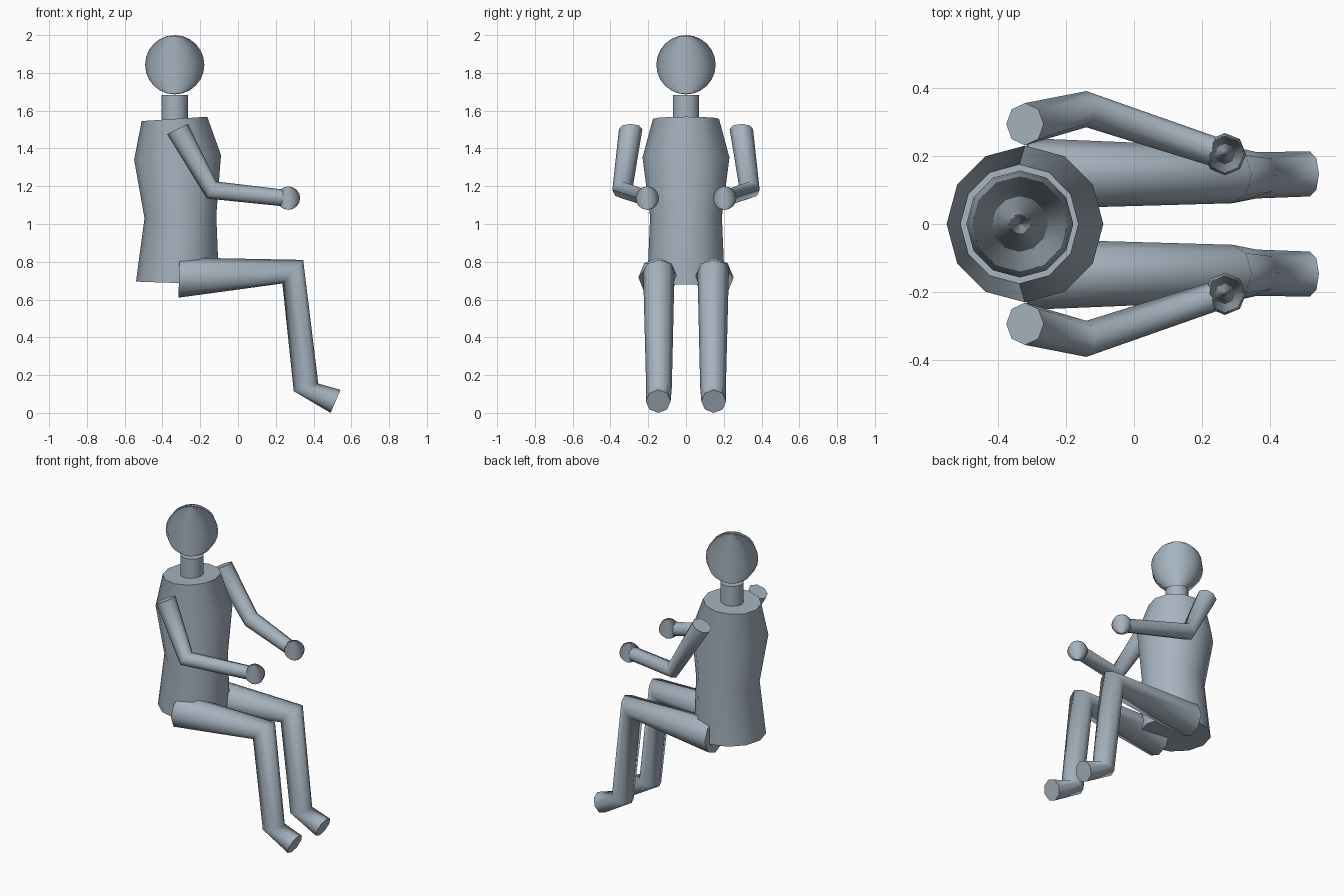
import bpy, bmesh, math
from mathutils import Vector

if "Cube" in bpy.data.objects:
    bpy.data.objects.remove(bpy.data.objects["Cube"])

slate = bpy.data.materials.new("slate_grey")
slate.diffuse_color = (.38, .45, .52, 1)
slate.use_nodes = True
slate.node_tree.nodes["Principled BSDF"].inputs["Base Color"].default_value = slate.diffuse_color


def loft(name, rings, sides):
    """Rings: (x1, z1, x2, z2, y centre, y radius), edge to edge in side profile."""
    bm = bmesh.new()
    loops, radial = [], []
    for x1, z1, x2, z2, y, ry in rings:
        c = Vector(((x1 + x2) / 2, y, (z1 + z2) / 2))
        u = Vector((x2, y, z2)) - c
        v = Vector((0, ry, 0))
        angles = [2 * math.pi * i / sides for i in range(sides)]
        spokes = [u * math.cos(a) + v * math.sin(a) for a in angles]
        radial += [p.normalized() for p in spokes]
        loops.append([bm.verts.new(c + p) for p in spokes])
    for lo, hi in zip(loops, loops[1:]):
        for i in range(sides):
            j = (i + 1) % sides
            bm.faces.new((lo[i], lo[j], hi[j], hi[i])).smooth = True
    for cap in (loops[0], loops[-1]):
        bm.faces.new(cap)
        for i in range(sides):
            bm.edges.get((cap[i - 1], cap[i])).smooth = False
    bmesh.ops.recalc_face_normals(bm, faces=bm.faces)
    mesh = bpy.data.meshes.new(name)
    bm.to_mesh(mesh)
    bm.free()

    # Sides shaded round the axis only, end caps flat
    normals = [None] * len(mesh.loops)
    for poly in mesh.polygons:
        for li in poly.loop_indices:
            normals[li] = radial[mesh.loops[li].vertex_index] if poly.use_smooth else poly.normal.copy()
    mesh.normals_split_custom_set(normals)
    mesh.materials.append(slate)
    ob = bpy.data.objects.new(name, mesh)
    bpy.context.collection.objects.link(ob)
    return ob


def ball(name, x, y, z, radius, sides, steps):
    rings = []
    for i in range(steps + 1):
        a = math.pi * i / steps
        r = max(radius * math.sin(a), .001)
        h = z - radius * math.cos(a)
        rings.append((x - r, h, x + r, h, y, r))
    return loft(name, rings, sides)


# Torso, neck and head
loft("torso", [(-.54, .695, -.10, .68, 0, .205),
               (-.495, 1.03, -.115, 1.045, 0, .19),
               (-.55, 1.34, -.09, 1.365, 0, .23),
               (-.51, 1.545, -.163, 1.568, 0, .175)], 12)
loft("neck", [(-.405, 1.53, -.265, 1.53, 0, .07),
              (-.405, 1.684, -.265, 1.684, 0, .07)], 12)
ball("head", -.335, 0, 1.843, .157, 12, 12)

for side, s in (("left", 1), ("right", -1)):
    # Arm bent at the elbow, with a ball hand
    loft(side + "_arm", [(-.375, 1.475, -.265, 1.53, s * .293, .062),
                         (-.165, 1.135, -.115, 1.225, s * .337, .053),
                         (.255, 1.092, .262, 1.18, s * .205, .045)], 8)
    ball(side + "_hand", .267, s * .205, 1.137, .062, 8, 8)

    # Thigh starting inside the torso, shin and foot
    loft(side + "_leg", [(-.315, .61, -.31, .823, s * .148, .104),
                         (.235, .685, .345, .81, s * .144, .083),
                         (.295, .115, .425, .155, s * .143, .068),
                         (.49, .0, .543, .122, s * .147, .066)], 8)
